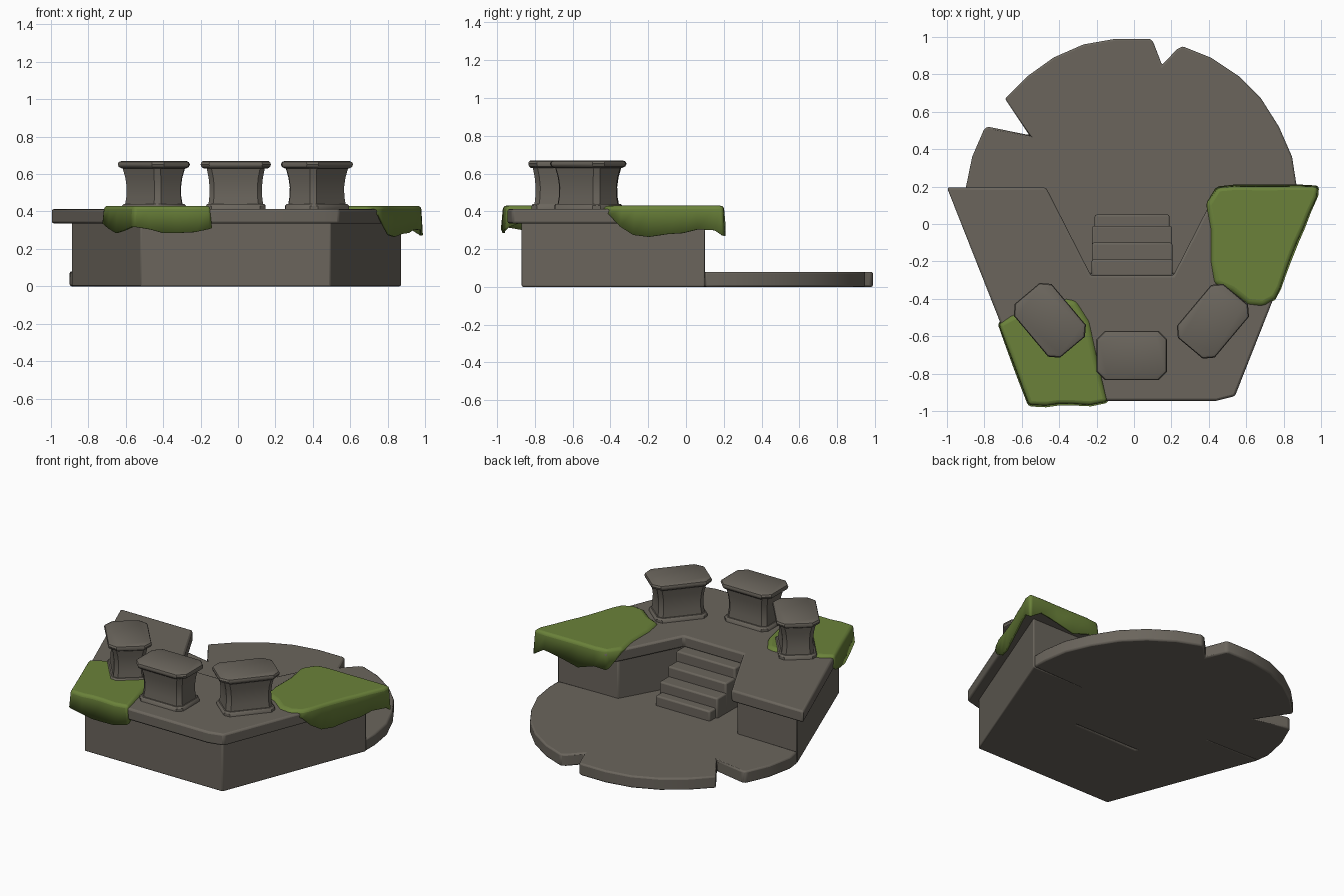
import bpy, bmesh, math
from mathutils import Vector

if "Cube" in bpy.data.objects:
    bpy.data.objects.remove(bpy.data.objects["Cube"])


def material(name, rgb):
    m = bpy.data.materials.new(name)
    m.use_nodes = True
    m.diffuse_color = (*rgb, 1)
    m.node_tree.nodes["Principled BSDF"].inputs["Base Color"].default_value = (*rgb, 1)
    return m


STONE = material("grey stone", (0.145, 0.13, 0.108))
MOSS = material("green moss", (0.145, 0.222, 0.042))


def finish(name, bm, mat, bevel=0.0, segments=2, angle=30):
    bmesh.ops.recalc_face_normals(bm, faces=bm.faces)
    me = bpy.data.meshes.new(name)
    bm.to_mesh(me)
    bm.free()
    ob = bpy.data.objects.new(name, me)
    bpy.context.collection.objects.link(ob)
    me.materials.append(mat)
    if bevel:
        b = ob.modifiers.new("soft edges", 'BEVEL')
        b.width, b.segments, b.limit_method = bevel, segments, 'ANGLE'
        b.angle_limit = math.radians(35)
    bpy.ops.object.select_all(action='DESELECT')
    ob.select_set(True)
    bpy.context.view_layer.objects.active = ob
    bpy.ops.object.shade_smooth_by_angle(angle=math.radians(angle))
    return ob


def prism(name, outline, z0, z1, mat, bevel):
    bm = bmesh.new()
    face = bm.faces.new([bm.verts.new((x, y, z0)) for x, y in outline])
    top = bmesh.ops.extrude_face_region(bm, geom=[face])["geom"]
    for v in top:
        if isinstance(v, bmesh.types.BMVert):
            v.co.z = z1
    return finish(name, bm, mat, bevel)


# Round floor with two cracks in its rim
floor = [(-.89, .1), (-.9, .19), (-.865, .36), (-.8, .51), (-.78, .52), (-.56, .475),
         (-.69, .67), (-.57, .79), (-.43, .89), (-.27, .96), (-.1, .99), (.08, .99),
         (.1, .98), (.15, .85), (.23, .935), (.26, .95), (.41, .89), (.56, .79),
         (.68, .67), (.775, .52), (.845, .36), (.87, .2), (.87, .1),
         (.5, .09), (.29, -.27), (-.29, -.27), (-.5, .09)]
prism("round_floor", floor, 0, .08, STONE, .01)

# Raised platform: wall block and overhanging slab, both open at the back
prism("platform_wall", [(-.89, .1), (-.45, .1), (-.24, -.275), (.22, -.275), (.43, .1),
                        (.875, .1), (.495, -.87), (-.52, -.87)], 0, .345, STONE, .008)
prism("platform_slab", [(-1, .195), (-.47, .195), (-.23, -.275), (.21, -.275), (.45, .195),
                        (.98, .195), (.54, -.92), (.44, -.945), (-.46, -.945),
                        (-.56, -.92)], .335, .413, STONE, .012)

# Stairs down to the floor
rise = .067
for i, (back, half) in enumerate([(-.19, .217), (-.1, .215), (-.01, .214), (.05, .2)]):
    prism(f"stair_{i + 1}", [(-.01 - half, -.28), (-.01 + half, -.28),
                             (-.01 + half, back), (-.01 - half, back)],
          .05, .413 - rise * (i + 1), STONE, .01)


# Pedestals, lofted from chamfered rectangles
def loft(name, rings, centre, turn, chamfer):
    bm = bmesh.new()
    loops = []
    for z, w, d in rings:
        c = chamfer
        corner = [(w, d - c), (w - c, d)]
        pts = corner + [(-x, y) for x, y in corner[::-1]]
        pts += [(-x, -y) for x, y in pts]
        loops.append([bm.verts.new((x, y, z)) for x, y in pts])
    for a, b in zip(loops, loops[1:]):
        for i in range(len(a)):
            j = (i + 1) % len(a)
            bm.faces.new((a[i], a[j], b[j], b[i]))
    bm.faces.new(loops[0])
    bm.faces.new(loops[-1])
    ob = finish(name, bm, STONE, angle=40)
    ob.location = (*centre, 0)
    ob.rotation_euler.z = math.radians(turn)


foot = [(.4, .16, .115), (.43, .16, .115), (.44, .153, .108)]
shaft = [(.43, .147, .1), (.48, .141, .094), (.53, .14, .093), (.58, .145, .098), (.64, .157, .11)]
cap = [(.63, .172, .118), (.638, .184, .128), (.652, .188, .132), (.664, .184, .128), (.67, .174, .118)]
for side, centre, turn in [("right", (-.45, -.515), -50), ("middle", (-.012, -.703), 0),
                           ("left", (.422, -.52), 50)]:
    for part, rings, chamfer in [("foot", foot, .03), ("shaft", shaft, .025), ("cap", cap, .045)]:
        loft(f"{side}_pedestal_{part}", rings, centre, turn, chamfer)


# Moss blankets: flat top, with a rim hanging to a height given per point
def moss(name, rim):
    bm = bmesh.new()
    mid = sum((Vector((x, y, 0)) for x, y, z in rim), Vector()) / len(rim)
    upper, lower = [], []
    for x, y, z in rim:
        p = Vector((x, y, 0))
        q = p + (mid - p).normalized() * .012
        upper.append(bm.verts.new((q.x, q.y, .43)))
        lower.append(bm.verts.new((x, y, z)))
    bm.faces.new(upper)
    for i in range(len(rim)):
        j = (i + 1) % len(rim)
        bm.faces.new((upper[i], lower[i], lower[j], upper[j]))
    ob = finish(name, bm, MOSS, .018, 3, 50)
    s = ob.modifiers.new("thickness", 'SOLIDIFY')
    s.thickness, s.offset = .012, -1


moss("left_moss", [(.385, .11, .41), (.44, .2, .3), (.53, .21, .31), (.65, .21, .27),
                   (.78, .21, .3), (.9, .21, .32), (.99, .205, .265), (.985, .15, .3),
                   (.945, .06, .305), (.915, -.02, .285), (.88, -.1, .28), (.84, -.2, .265),
                   (.81, -.28, .275), (.785, -.35, .32), (.755, -.405, .38), (.69, -.44, .41),
                   (.61, -.43, .41), (.52, -.36, .41), (.43, -.32, .41), (.41, -.2, .41),
                   (.41, -.03, .41)])
moss("right_moss", [(-.73, -.53, .34), (-.66, -.49, .405), (-.45, -.42, .41), (-.36, -.4, .41),
                    (-.31, -.41, .41), (-.24, -.52, .41), (-.2, -.7, .41), (-.135, -.955, .31),
                    (-.23, -.975, .29), (-.33, -.97, .285), (-.4, -.97, .285), (-.47, -.98, .305),
                    (-.565, -.975, .32), (-.61, -.86, .3), (-.655, -.74, .285),
                    (-.695, -.63, .31)])
